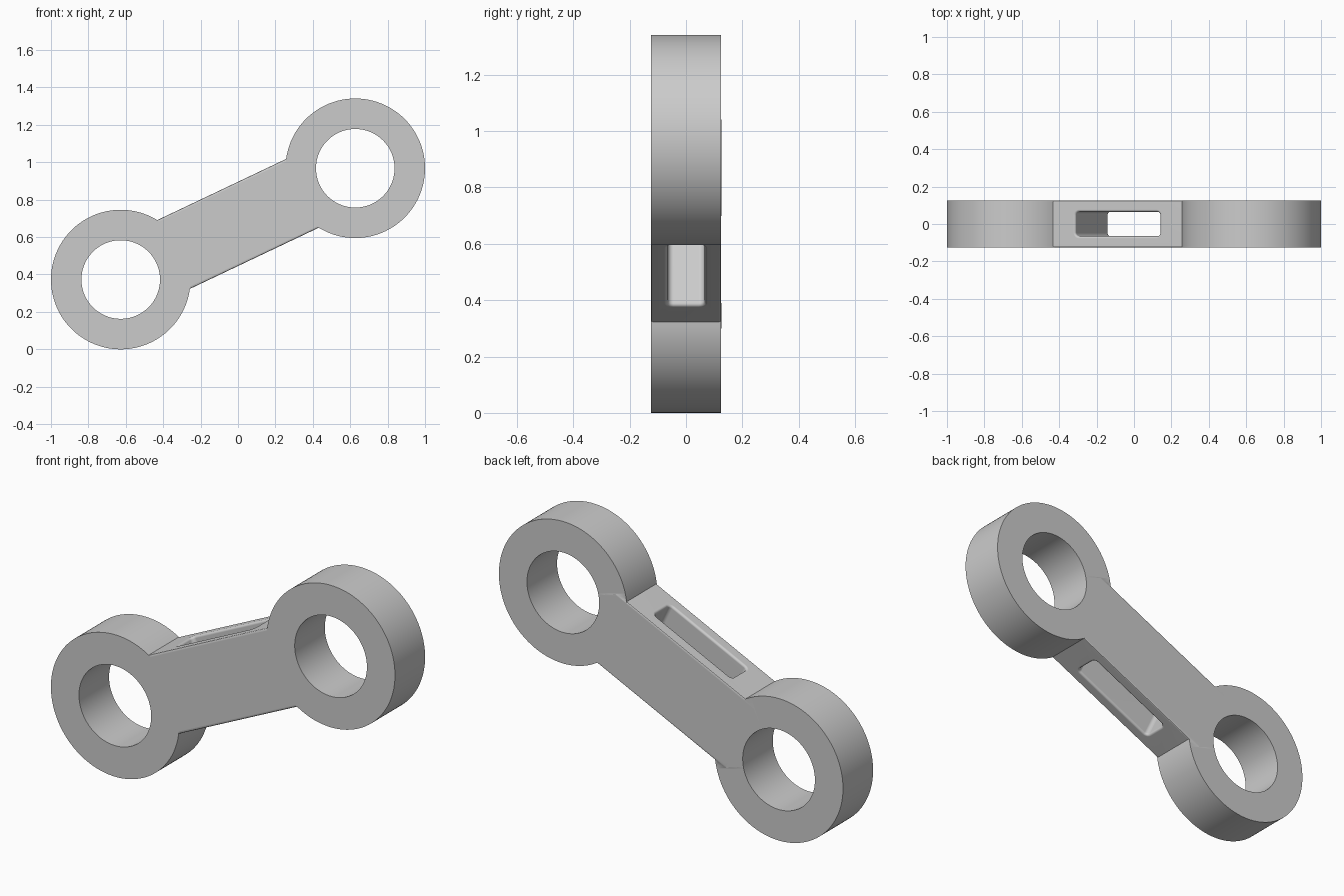
import bpy, bmesh, math
from mathutils import Matrix, Vector

if "Cube" in bpy.data.objects:
    bpy.data.objects.remove(bpy.data.objects["Cube"])

DEPTH = 0.25                                # thickness along y
RING_R, BORE_R = 0.373, 0.21
LEFT, RIGHT = Vector((0.627, 0, 0.968)), Vector((-0.627, 0, 0.373))
MIDDLE = (LEFT + RIGHT) / 2
TILT = math.atan2(LEFT.z - RIGHT.z, LEFT.x - RIGHT.x)
BAR_POSE = Matrix.Translation(MIDDLE) @ Matrix.Rotation(-TILT, 4, 'Y')

grey = bpy.data.materials.new("light_grey")
grey.use_nodes = True
grey.diffuse_color = (0.6, 0.6, 0.6, 1)
grey.node_tree.nodes["Principled BSDF"].inputs["Base Color"].default_value = (0.6, 0.6, 0.6, 1)


def finish(name, bm, pose):
    bm.transform(pose)
    bmesh.ops.recalc_face_normals(bm, faces=bm.faces)
    mesh = bpy.data.meshes.new(name)
    bm.to_mesh(mesh)
    bm.free()
    mesh.materials.append(grey)
    obj = bpy.data.objects.new(name, mesh)
    bpy.context.collection.objects.link(obj)
    return obj


def box(name, size, corner=0):
    """Box in the bar's frame, optionally with rounded upright corners."""
    bm = bmesh.new()
    bmesh.ops.create_cube(bm, size=1)
    bm.transform(Matrix.Diagonal((*size, 1)))
    if corner:
        upright = [e for e in bm.edges if abs(e.verts[0].co.z - e.verts[1].co.z) > 0.1]
        bmesh.ops.bevel(bm, geom=upright, offset=corner, segments=5,
                        profile=0.5, affect='EDGES')
    return finish(name, bm, BAR_POSE)


def ring(name, centre, steps=128):
    """Flat-sided eye with a bore, made by spinning a rectangle round y."""
    bm = bmesh.new()
    section = [(BORE_R, -1), (RING_R, -1), (RING_R, 1), (BORE_R, 1)]
    verts = [bm.verts.new((r, side * DEPTH / 2, 0)) for r, side in section]
    edges = [bm.edges.new((verts[i], verts[(i + 1) % 4])) for i in range(4)]
    bmesh.ops.spin(bm, geom=verts + edges, cent=(0, 0, 0), axis=(0, 1, 0),
                   angle=math.tau, steps=steps, use_merge=True)
    bmesh.ops.remove_doubles(bm, verts=bm.verts, dist=0.0001)
    return finish(name, bm, Matrix.Translation(centre))


def combine(target, other, operation):
    mod = target.modifiers.new(operation.title(), 'BOOLEAN')
    mod.object, mod.operation, mod.solver = other, operation, 'EXACT'
    bpy.ops.object.modifier_apply(modifier=mod.name)
    bpy.data.objects.remove(other)


# Connecting bar with a slot running right through it
link = box("link_arm", (0.92, DEPTH, 0.407))
bpy.context.view_layer.objects.active = link
link.select_set(True)
combine(link, box("slot_cutter", (0.5, 0.13, 0.8), corner=0.02), 'DIFFERENCE')

# Soft edges on the bar and the slot rims
soft = link.modifiers.new("Soft edges", 'BEVEL')
soft.width, soft.segments = 0.012, 3
soft.limit_method, soft.angle_limit = 'ANGLE', math.radians(50)
bpy.ops.object.modifier_apply(modifier=soft.name)

# Ring eyes at both ends
combine(link, ring("left_ring", LEFT), 'UNION')
combine(link, ring("right_ring", RIGHT), 'UNION')

bpy.ops.object.shade_smooth_by_angle(angle=math.radians(32))
weighted = link.modifiers.new("Weighted normals", 'WEIGHTED_NORMAL')
weighted.keep_sharp = True
